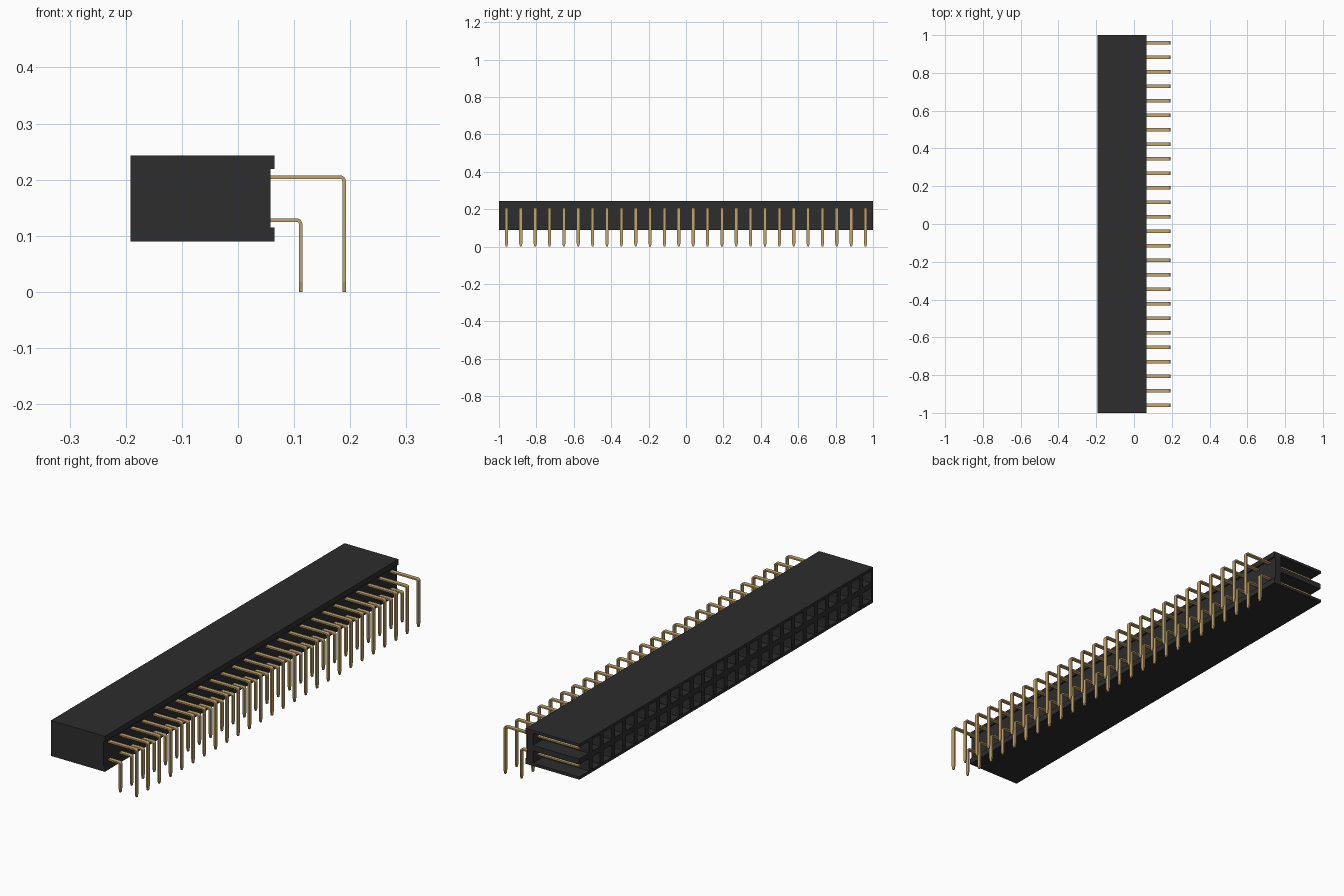
import bpy, bmesh, math

cube = bpy.data.objects.get("Cube")
if cube:
    bpy.data.objects.remove(cube)


def material(name, rgb, rough):
    m = bpy.data.materials.new(name)
    m.use_nodes = True
    m.diffuse_color = (*rgb, 1)
    b = next(n for n in m.node_tree.nodes if n.type == 'BSDF_PRINCIPLED')
    b.inputs["Base Color"].default_value = (*rgb, 1)
    b.inputs["Roughness"].default_value = rough
    return m


BLACK = material("black plastic", (0.026, 0.026, 0.026), 0.6)
GOLD = material("gold metal", (0.56, 0.38, 0.155), 0.4)

COUNT, PITCH = 26, 0.0768
Y0 = -PITCH * (COUNT - 1) / 2
X0, X1 = -0.192, 0.058          # socket face and rear wall
Z0, Z1 = 0.09, 0.243
ZM = (Z0 + Z1) / 2
T = 0.012                       # outer wall thickness


def add_object(name, bm, mat):
    bmesh.ops.recalc_face_normals(bm, faces=bm.faces)
    me = bpy.data.meshes.new(name)
    bm.to_mesh(me)
    bm.free()
    me.materials.append(mat)
    ob = bpy.data.objects.new(name, me)
    bpy.context.collection.objects.link(ob)
    return ob


def box(name, xs, ys, zs):
    bm = bmesh.new()
    bmesh.ops.create_cube(bm, size=1)
    for v in bm.verts:
        v.co = [r[0] if c < 0 else r[1] for c, r in zip(v.co, (xs, ys, zs))]
    return add_object(name, bm, BLACK)


def repeat(ob, count):
    a = ob.modifiers.new("repeat along row", 'ARRAY')
    a.count = count
    a.use_relative_offset = False
    a.use_constant_offset = True
    a.constant_offset_displace = (0, PITCH, 0)


# Housing shell; the back end is left open
FULL = (-1, 1)
box("top_plate", (X0, X1), FULL, (Z1 - T, Z1))
box("bottom_plate", (X0, X1), FULL, (Z0, Z0 + T))
box("rear_wall", (0.03, X1), FULL, (Z0 + T, Z1 - T))
box("front_end_wall", (X0, X1), (-1, -1 + T), (Z0 + T, Z1 - T))
box("top_rear_lip", (X1, 0.065), FULL, (0.219, Z1))
box("bottom_rear_lip", (X1, 0.065), FULL, (Z0, 0.115))

# Walls between the sockets
box("middle_bar", (X0 + 0.002, 0.03), (-1 + T, 1), (ZM - T, ZM + T))
yd = Y0 + PITCH / 2
divider = box("socket_divider", (X0 + 0.002, 0.03), (yd - T, yd + T), (Z0 + T, Z1 - T))
repeat(divider, COUNT - 1)


def pin(name, x, z):
    """Flat strip running out of the rear wall, bent down to a tapered tip."""
    half, width, radius = 0.0031, 0.0085, 0.007
    # each station: x, z, direction angle, half width
    path = [(-0.165, z, 0, 0.006), (-0.155, z, 0, width)]
    for i in range(5):
        a = math.radians(22.5 * i)
        path.append((x - radius + radius * math.sin(a),
                     z - radius + radius * math.cos(a), a, width))
    path += [(x, 0.018, math.pi / 2, width), (x, 0, math.pi / 2, 0.004)]
    bm = bmesh.new()
    rings = []
    for px, pz, a, w in path:
        nx, nz = math.sin(a) * half, math.cos(a) * half
        rings.append([bm.verts.new((px + s * nx, Y0 + t * w, pz + s * nz))
                      for s, t in ((1, 1), (1, -1), (-1, -1), (-1, 1))])
    for r, q in zip(rings, rings[1:]):
        for i in range(4):
            j = (i + 1) % 4
            bm.faces.new((r[i], r[j], q[j], q[i]))
    bm.faces.new(rings[0])
    bm.faces.new(rings[-1])
    repeat(add_object(name, bm, GOLD), COUNT)


# Two rows of bent pins
pin("upper_pin_row", 0.189, 0.2045)
pin("lower_pin_row", 0.1115, 0.128)
